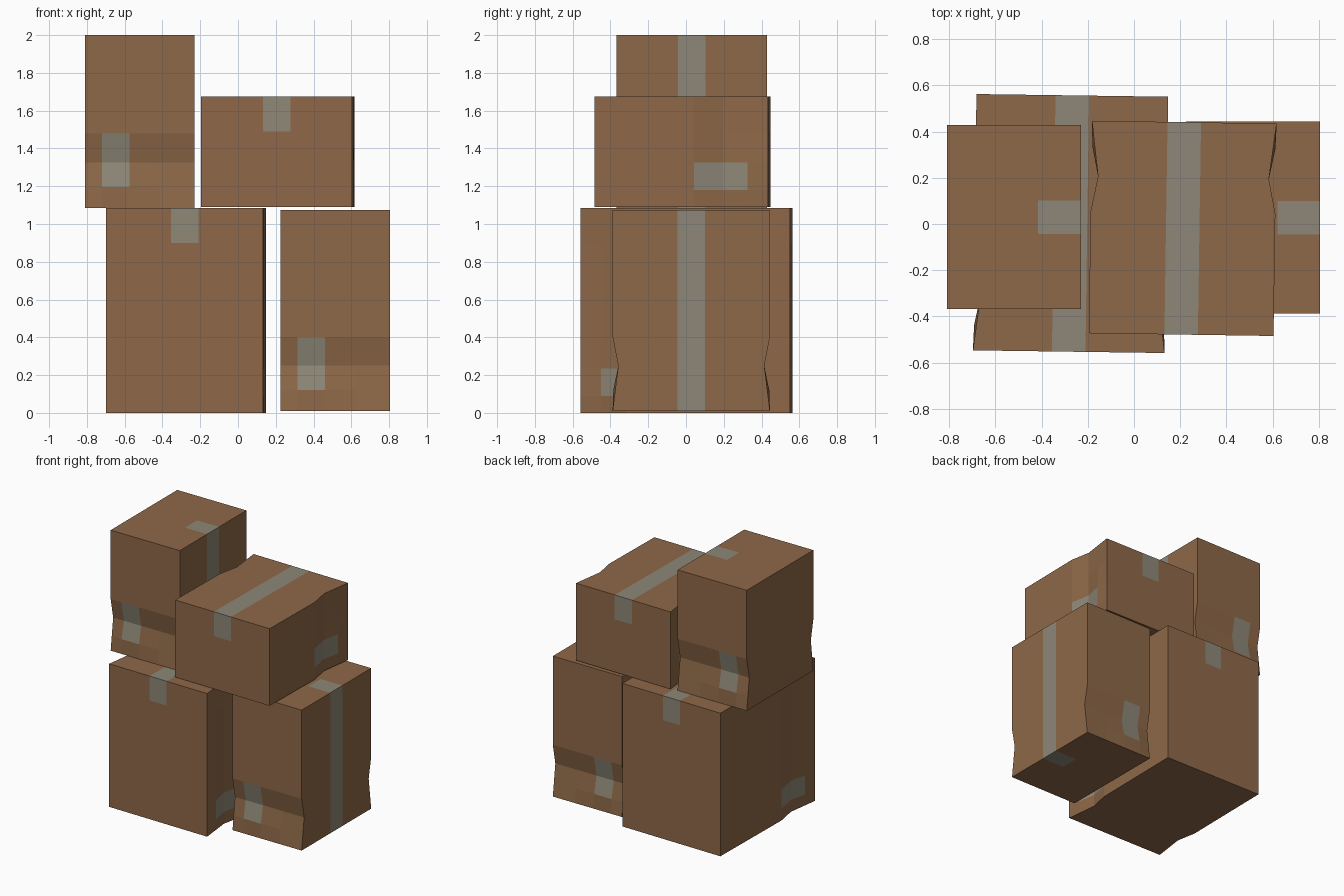
import bpy, bmesh
from math import radians
from mathutils import Matrix, Vector

if "Cube" in bpy.data.objects:
    bpy.data.objects.remove(bpy.data.objects["Cube"])


def material(name, colour):
    m = bpy.data.materials.new(name)
    m.diffuse_color = (*colour, 1)
    m.use_nodes = True
    m.node_tree.nodes["Principled BSDF"].inputs["Base Color"].default_value = m.diffuse_color
    return m


CARD = material("cardboard", (0.27, 0.14, 0.065))
TAPE = material("packing_tape", (0.27, 0.245, 0.185))
TAPE_W = 0.145   # strip width
WRAP = 0.185     # how far the strip folds over each end
DENT = 0.03      # depth of the crushed sides


def box(name, width, length, height, matrix):
    """Taped carton: lid strip along local y, crushed sides near +y, base at z=0."""
    hw, hl, ht = width / 2, length / 2, TAPE_W / 2
    a, d, b = hl - 0.392, hl - 0.24, hl - 0.11   # dent start, deepest, tape end
    xs = [-hw, -ht, ht, hw]
    ys = [-hl, a, d, b, hl]
    zs = [0, 0.09, 0.235, height - WRAP, height]
    bm = bmesh.new()
    verts = {}

    def vert(i, j, k):
        if (i, j, k) not in verts:
            x, y, z = xs[i], ys[j], zs[k]
            if i in (0, 3):
                inset = {2: DENT, 3: DENT * 0.11 / 0.24}.get(j, 0)
                if j == 3 and k in (1, 2):
                    inset -= 0.01    # slight bulge at the tape end
                x -= inset if x > 0 else -inset
            verts[i, j, k] = bm.verts.new((x, y, z))
        return verts[i, j, k]

    def quad(corners, taped):
        f = bm.faces.new([vert(*c) for c in corners])
        f.material_index = int(taped)

    # lid and base
    for i in range(3):
        for j in range(4):
            for k in (0, 4):
                quad([(i, j, k), (i + 1, j, k), (i + 1, j + 1, k), (i, j + 1, k)],
                     k == 4 and i == 1)
    # ends with folded strip
    for i in range(3):
        for k in range(4):
            for j in (0, 4):
                quad([(i, j, k), (i + 1, j, k), (i + 1, j, k + 1), (i, j, k + 1)],
                     i == 1 and k == 3)
    # crushed sides with short tape patches
    for j in range(4):
        for k in range(4):
            for i in (0, 3):
                quad([(i, j, k), (i, j + 1, k), (i, j + 1, k + 1), (i, j, k + 1)],
                     k == 1 and j in (1, 2))
    bmesh.ops.recalc_face_normals(bm, faces=bm.faces)
    me = bpy.data.meshes.new(name)
    bm.to_mesh(me)
    bm.free()
    me.materials.append(CARD)
    me.materials.append(TAPE)
    ob = bpy.data.objects.new(name, me)
    bpy.context.collection.objects.link(ob)
    ob.matrix_world = matrix
    return ob


def flat(x, y, z, angle):
    return Matrix.Translation((x, y, z)) @ Matrix.Rotation(radians(angle), 4, 'Z')


def on_end(x, y, z):
    """Stand on the dented end with the lid facing +x."""
    turn = Matrix(((0, 0, 1), (-1, 0, 0), (0, -1, 0))).to_4x4()
    return Matrix.Translation((x, y, z)) @ turn


box("large_lower_box", 0.83, 1.11, 1.085, flat(-0.275, 0.002, 0, 179.2))
box("standing_lower_box", 0.833, 1.065, 0.58, on_end(0.226, 0.028, 0.01 + 1.065 / 2))
box("flat_upper_box", 0.80, 0.92, 0.585, flat(0.211, -0.019, 1.09, -0.85))
box("standing_upper_box", 0.798, 0.914, 0.58, on_end(-0.81, 0.03, 1.086 + 0.457))
